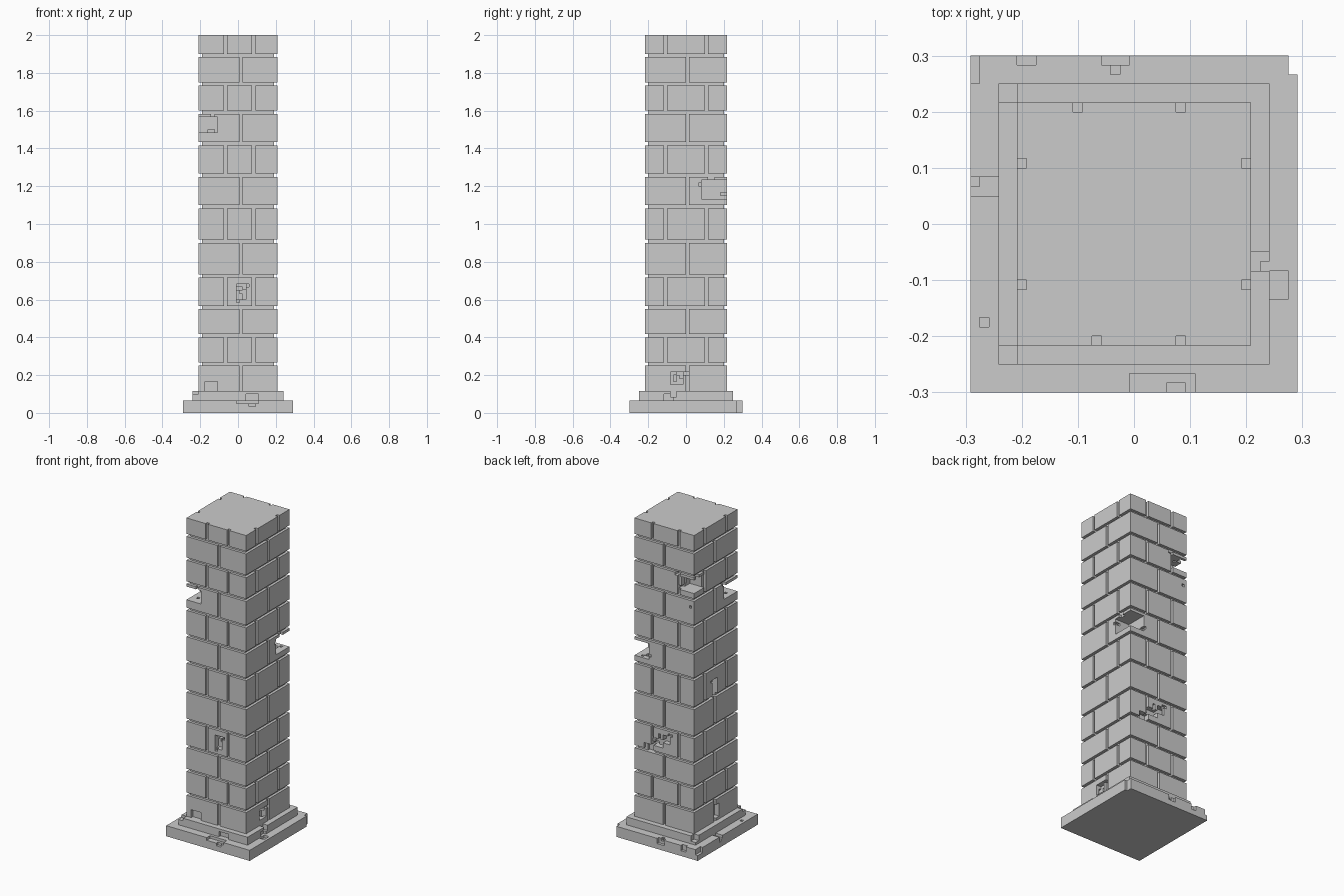
import bpy, bmesh, random

if "Cube" in bpy.data.objects:
    bpy.data.objects.remove(bpy.data.objects["Cube"])

random.seed(4)
V = 1 / 60                      # block unit: the whole pillar sits on this grid
OX, OY = 17.5, 18               # grid origin offset, centres the model

stone = bpy.data.materials.new("grey stone")
stone.diffuse_color = (0.6, 0.6, 0.6, 1)
stone.use_nodes = True
stone.node_tree.nodes["Principled BSDF"].inputs["Base Color"].default_value = stone.diffuse_color

cells = {}                      # (i, j, k) -> part name


def fill(part, x0, x1, y0, y1, z0, z1):
    for i in range(x0, x1):
        for j in range(y0, y1):
            for k in range(z0, z1):
                cells[i, j, k] = part


def cut(x0, x1, y0, y1, z0, z1):
    for i in range(x0, x1):
        for j in range(y0, y1):
            for k in range(z0, z1):
                cells.pop((i, j, k), None)


def ragged(x0, x1, y0, y1, z0, z1, bits=9):
    """Broken chip: a solid bite plus random little bars around its rim."""
    cut(x0, x1, y0, y1, z0, z1)
    for _ in range(bits):
        i = random.randint(x0 - 1, x1)
        j = random.randint(y0 - 1, y1)
        k = random.randint(z0 - 1, z1)
        a, b = random.choice(((1, 2), (2, 1), (1, 1)))
        cut(i, i + a, j, j + a, k, k + b)


# Main masses: plinth, step, shaft
fill("plinth", 0, 35, 0, 36, 0, 4)
fill("step", 3, 32, 3, 33, 4, 7)
fill("brick_shaft", 5, 30, 5, 31, 7, 120)

# Horizontal mortar grooves, one block deep on every side
joints = [15, 24, 33, 43, 54, 65, 75, 85, 95, 104, 113]
for z in joints:
    cut(5, 30, 5, 6, z, z + 1)
    cut(5, 30, 30, 31, z, z + 1)
    cut(5, 6, 5, 31, z, z + 1)
    cut(29, 30, 5, 31, z, z + 1)

# Vertical mortar grooves, alternating between courses
bottoms = [7] + [z + 1 for z in joints]
tops = joints + [120]
for n, (z0, z1) in enumerate(zip(bottoms, tops)):
    odd = n % 2
    for x in ((13, 22) if odd else (18,)):
        cut(x, x + 1, 5, 6, z0, z1)
    for x in ((11, 22) if odd else (17,)):
        cut(x, x + 1, 30, 31, z0, z1)
    for y in ((11, 24) if odd else (18,)):
        cut(5, 6, y, y + 1, z0, z1)
        cut(29, 30, y, y + 1, z0, z1)

# Broken shaft corners
ragged(5, 11, 5, 13, 89, 94, 14)       # front left
ragged(24, 30, 23, 31, 68, 74, 18)     # back right
ragged(5, 11, 25, 31, 98, 103, 18)     # back left

# Chips in the shaft faces
ragged(17, 20, 5, 7, 36, 41)           # front
ragged(28, 30, 13, 17, 9, 13)          # right, low
ragged(15, 18, 29, 31, 38, 41, 6)      # back, diagonal run
ragged(18, 22, 29, 31, 36, 39, 6)
ragged(22, 25, 29, 31, 33, 36, 6)
ragged(5, 7, 17, 20, 54, 61, 10)       # left
ragged(5, 7, 16, 19, 8, 13, 5)         # left, low
cut(6, 7, 30, 31, 92, 93)              # pinhole at the back

# Chips in the step
cut(3, 5, 31, 33, 5, 7)
cut(3, 5, 3, 5, 6, 7)
cut(7, 11, 4, 6, 7, 10)
cut(30, 32, 13, 15, 5, 7)
cut(31, 32, 11, 14, 4, 6)
cut(20, 24, 3, 4, 4, 6)

# Chips in the plinth rim
cut(34, 35, 34, 36, 0, 4)
cut(0, 1, 33, 36, 2, 4)
cut(5, 7, 35, 36, 2, 4)
cut(14, 17, 35, 36, 2, 4)
cut(15, 16, 34, 35, 3, 4)
cut(0, 3, 21, 23, 3, 4)
cut(0, 1, 22, 23, 2, 4)
cut(1, 2, 7, 8, 3, 4)
cut(17, 24, 0, 2, 3, 4)
cut(21, 23, 0, 1, 2, 4)
cut(32, 34, 10, 13, 3, 4)

# Six face directions with their corner loops
SIDES = {
    (1, 0, 0): ((1, 0, 0), (1, 1, 0), (1, 1, 1), (1, 0, 1)),
    (-1, 0, 0): ((0, 0, 0), (0, 0, 1), (0, 1, 1), (0, 1, 0)),
    (0, 1, 0): ((0, 1, 0), (0, 1, 1), (1, 1, 1), (1, 1, 0)),
    (0, -1, 0): ((0, 0, 0), (1, 0, 0), (1, 0, 1), (0, 0, 1)),
    (0, 0, 1): ((0, 0, 1), (1, 0, 1), (1, 1, 1), (0, 1, 1)),
    (0, 0, -1): ((0, 0, 0), (0, 1, 0), (1, 1, 0), (1, 0, 0)),
}


def build(part):
    """Skin the exposed sides of one part, then merge flat areas."""
    bm = bmesh.new()
    verts = {}
    for (i, j, k), owner in cells.items():
        if owner != part:
            continue
        for (dx, dy, dz), loop in SIDES.items():
            if (i + dx, j + dy, k + dz) in cells:
                continue
            corners = []
            for a, b, c in loop:
                p = (i + a, j + b, k + c)
                if p not in verts:
                    verts[p] = bm.verts.new(((p[0] - OX) * V, (p[1] - OY) * V, p[2] * V))
                corners.append(verts[p])
            bm.faces.new(corners)
    bm.normal_update()
    bmesh.ops.dissolve_limit(bm, angle_limit=0.01, verts=bm.verts[:], edges=bm.edges[:])
    mesh = bpy.data.meshes.new(part)
    bm.to_mesh(mesh)
    bm.free()
    mesh.materials.append(stone)
    bpy.context.collection.objects.link(bpy.data.objects.new(part, mesh))


for name in ("plinth", "step", "brick_shaft"):
    build(name)
